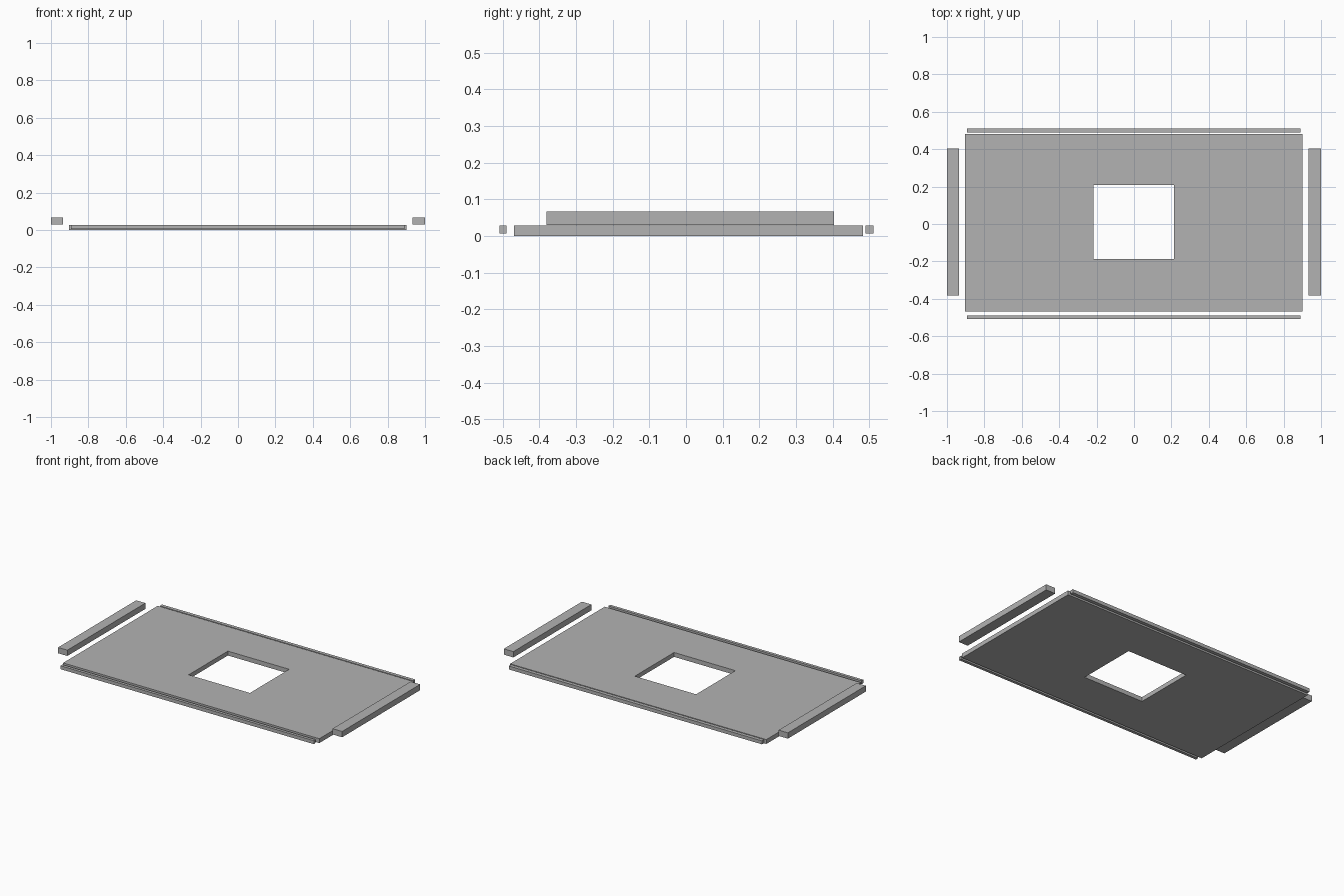
import bpy
import bmesh

cube = bpy.data.objects.get("Cube")
if cube:
    bpy.data.objects.remove(cube, do_unlink=True)

GREY = (0.45, 0.45, 0.45, 1)
grey = bpy.data.materials.new("plain_grey")
grey.use_nodes = True
grey.diffuse_color = GREY
grey.node_tree.nodes["Principled BSDF"].inputs["Base Color"].default_value = GREY


def corners(bm, x0, x1, y0, y1, z):
    return [bm.verts.new((x, y, z)) for x, y in ((x0, y0), (x1, y0), (x1, y1), (x0, y1))]


def slab(name, outer, z0, z1, hole=None):
    """Rectangular slab, optionally with a rectangular opening through it."""
    bm = bmesh.new()
    rim = corners(bm, *outer, z0)
    if hole:
        inner = corners(bm, *hole, z0)
        for i in range(4):
            j = (i + 1) % 4
            bm.faces.new((rim[i], rim[j], inner[j], inner[i]))
    else:
        bm.faces.new(rim)
    result = bmesh.ops.extrude_face_region(bm, geom=bm.faces[:], use_keep_orig=True)
    top = [g for g in result["geom"] if isinstance(g, bmesh.types.BMVert)]
    bmesh.ops.translate(bm, verts=top, vec=(0, 0, z1 - z0))
    bmesh.ops.recalc_face_normals(bm, faces=bm.faces[:])
    mesh = bpy.data.meshes.new(name)
    bm.to_mesh(mesh)
    bm.free()
    mesh.materials.append(grey)
    obj = bpy.data.objects.new(name, mesh)
    bpy.context.collection.objects.link(obj)
    return obj


# Main panel with the square opening
slab("panel", (-0.903, 0.901, -0.469, 0.482), 0, 0.028, hole=(-0.217, 0.215, -0.187, 0.208))

# Thin strips along the front and back edges
slab("front_strip", (-0.893, 0.89, -0.509, -0.49), 0.006, 0.028)
slab("back_strip", (-0.893, 0.89, 0.489, 0.511), 0.006, 0.028)

# Raised bars beyond the two ends
slab("right_bar", (-1, -0.935, -0.381, 0.404), 0.03, 0.067)
slab("left_bar", (0.933, 1, -0.381, 0.404), 0.03, 0.067)
